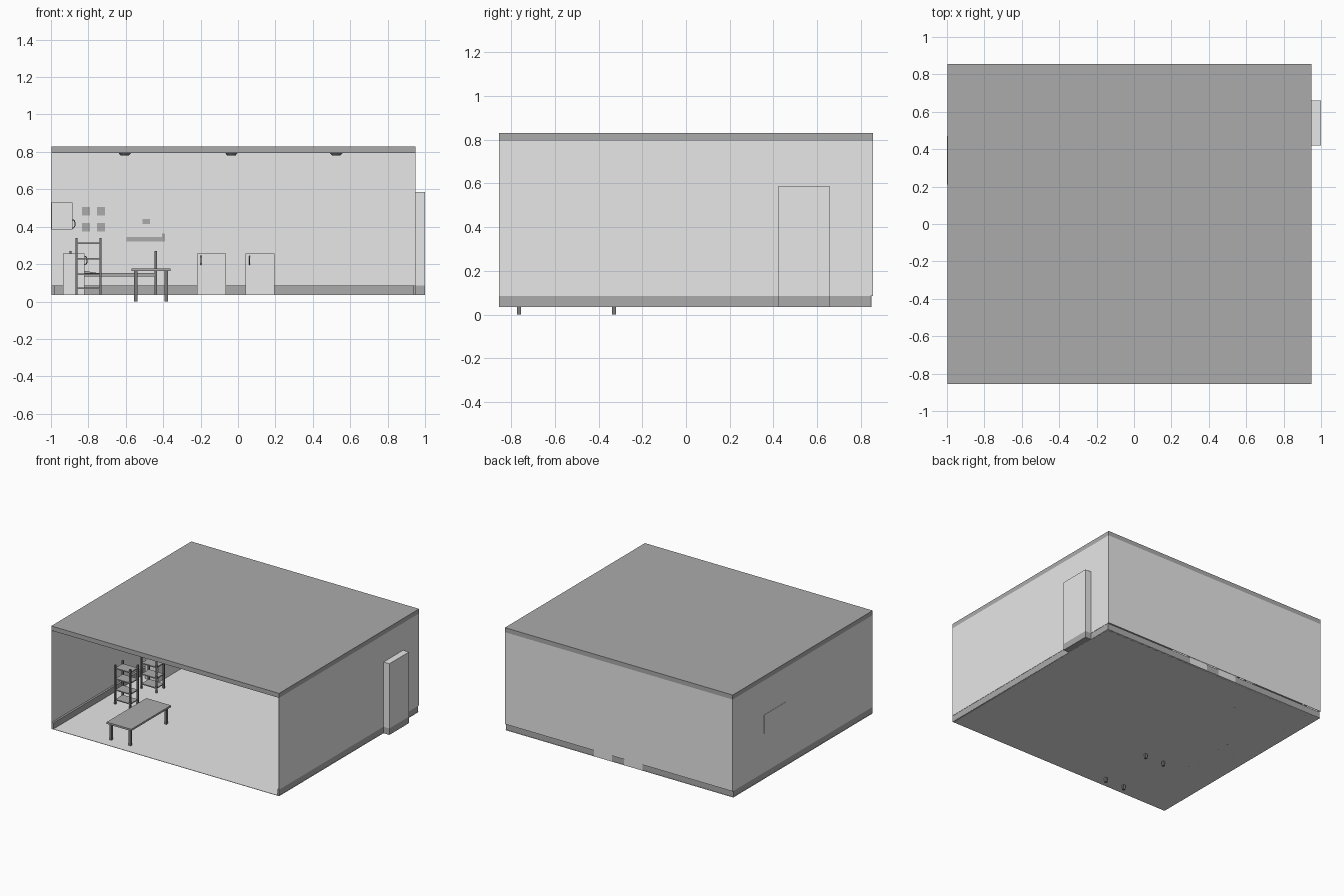
import bpy, bmesh, math
from mathutils import Vector

if "Cube" in bpy.data.objects:
    bpy.data.objects.remove(bpy.data.objects["Cube"])


def material(name, v):
    m = bpy.data.materials.new(name)
    m.diffuse_color = (v, v, v, 1)
    m.use_nodes = True
    m.node_tree.nodes["Principled BSDF"].inputs["Base Color"].default_value = m.diffuse_color
    return m


LIGHT = material("light grey", 0.8)
MID = material("mid grey", 0.41)
DARK = material("dark grey", 0.2)


def finish(name, bm, mat):
    bmesh.ops.recalc_face_normals(bm, faces=bm.faces[:])
    me = bpy.data.meshes.new(name)
    bm.to_mesh(me)
    bm.free()
    me.materials.append(mat)
    ob = bpy.data.objects.new(name, me)
    bpy.context.collection.objects.link(ob)
    return ob


def boxes(name, mat, *ranges):
    """One object from boxes given as (x0, x1, y0, y1, z0, z1)."""
    bm = bmesh.new()
    for x0, x1, y0, y1, z0, z1 in ranges:
        vs = bmesh.ops.create_cube(bm, size=1)["verts"]
        for v in vs:
            v.co = Vector(((x0 + x1) / 2 + v.co.x * (x1 - x0),
                           (y0 + y1) / 2 + v.co.y * (y1 - y0),
                           (z0 + z1) / 2 + v.co.z * (z1 - z0)))
    return finish(name, bm, mat)


def tube(name, mat, points, r):
    cu = bpy.data.curves.new(name, "CURVE")
    cu.dimensions = "3D"
    cu.bevel_depth = r
    cu.bevel_resolution = 1
    cu.use_fill_caps = True
    sp = cu.splines.new("POLY")
    sp.points.add(len(points) - 1)
    for p, co in zip(sp.points, points):
        p.co = (*co, 1)
    cu.materials.append(mat)
    ob = bpy.data.objects.new(name, cu)
    bpy.context.collection.objects.link(ob)


def handle(name, base, out, h=0.045, depth=0.014):
    """Upright arched pull, bulging along out."""
    pts = []
    for i in range(9):
        a = math.pi * i / 8
        pts.append(Vector(base) + Vector(out) * depth * math.sin(a)
                   + Vector((0, 0, -h / 2 * math.cos(a))))
    tube(name, DARK, pts, 0.003)


def posts(x0, x1, y0, y1, z0, z1, r):
    return [(x - r, x + r, y - r, y + r, z0, z1) for x in (x0, x1) for y in (y0, y1)]


# room shell, open at the front
F, C, B = 0.035, 0.795, 0.085
L, R, D = -0.998, 0.95, 0.855
T = 0.003
N0, N1, NZ = 0.42, 0.66, 0.585
boxes("floor", LIGHT, (L, R, -D, 0.848, F, F + T))
boxes("ceiling", MID, (L, R, -D, D, C, 0.83))
boxes("left_wall", LIGHT, (L, L + T, -D, D, B, C))
boxes("back_wall", LIGHT, (L, R, D - T, D, B, C))
boxes("right_wall", LIGHT, (R - T, R, -D, N0, B, C), (R - T, R, N1, D, B, C),
      (R - T, R, N0, N1, NZ, C))
# doorway recess on the right
boxes("doorway_recess", LIGHT, (1 - T, 1, N0, N1, B, NZ), (R, 1, N0, N0 + T, B, NZ),
      (R, 1, N1 - T, N1, B, NZ), (R, 1, N0, N1, NZ - T, NZ))
boxes("doorway_base", MID, (R - 0.005, 1, N0, N1, F, F + T), (0.985, 1, N0, N1, F, B),
      (R, 1, N0, N0 + 0.01, F, B), (R, 1, N1 - 0.01, N1, F, B))
# skirting
boxes("skirting", MID, (L + 0.002, -0.98, -D, 0.845, F, B),
      (-0.98, 0.935, 0.828, 0.845, F, B),
      (0.935, 0.948, -D, N0, F, B), (0.935, 0.948, N1, 0.845, F, B))

# ceiling lamps
for i, x in enumerate((-0.605, -0.035, 0.525)):
    bm = bmesh.new()
    bmesh.ops.create_cone(bm, cap_ends=True, segments=24, radius1=0.022, radius2=0.034, depth=0.014)
    bmesh.ops.translate(bm, verts=bm.verts[:], vec=(x, 0, C - 0.0075))
    finish(f"ceiling_lamp_{i}", bm, DARK)

# table
boxes("table_top", MID, (-0.57, -0.36, -0.79, -0.305, 0.163, 0.177))
boxes("table_legs", DARK, *posts(-0.547, -0.384, -0.765, -0.33, 0, 0.163, 0.009))

# two shelf racks
for i, y in enumerate((-0.22, 0.1)):
    boxes(f"rack_posts_{i}", DARK, *posts(-0.864, -0.735, y - 0.045, y + 0.045, F, 0.34, 0.006))
    boxes(f"rack_shelves_{i}", MID, *[(-0.864, -0.735, y - 0.045, y + 0.045, z - 0.004, z + 0.004)
                                      for z in (0.07, 0.145, 0.23, 0.312)])

# floor cabinets on the back wall
for i, x in enumerate((-0.22, 0.04)):
    boxes(f"back_cabinet_{i}", LIGHT, (x, x + 0.155, 0.655, 0.848, F, 0.258))
    boxes(f"back_cabinet_door_{i}", LIGHT, (x, x + 0.155, 0.648, 0.655, 0.055, 0.258))
    handle(f"back_cabinet_handle_{i}", (x + 0.022, 0.648, 0.22), (0, -1, 0))

# cabinets along the left wall
boxes("side_cabinet", LIGHT, (-0.935, -0.82, 0.2, 0.49, F, 0.258))
boxes("wall_cabinet", LIGHT, (-1, -0.885, 0.21, 0.47, 0.385, 0.53))
handle("side_cabinet_handle", (-0.82, 0.25, 0.22), (1, 0, 0))
handle("wall_cabinet_handle", (-0.885, 0.26, 0.415), (1, 0, 0))

# bed along the back wall
boxes("bed_frame", DARK, *posts(-0.895, -0.44, 0.58, 0.81, F, 0.27, 0.006),
      *[(x - 0.004, x + 0.004, 0.58, 0.81, z, z + 0.01) for x in (-0.895, -0.44) for z in (0.2, 0.255)])
boxes("mattress", MID, (-0.89, -0.445, 0.575, 0.815, 0.135, 0.152))
pillow = boxes("pillow", MID, (-0.88, -0.75, 0.61, 0.78, 0.15, 0.175))
for v in pillow.data.vertices:
    if v.co.x > -0.8 and v.co.z > 0.16:
        v.co.z = 0.152

# thin wall panels
w0, w1 = D - T - 0.002, D - T
boxes("wall_panel", MID, *[(x, x + 0.045, w0, w1, z, z + 0.045)
                           for x in (-0.835, -0.755) for z in (0.375, 0.46)])
boxes("wall_ledge", MID, (-0.595, -0.39, w0, w1, 0.322, 0.345), (-0.405, -0.39, w0, w1, 0.345, 0.365),
      (-0.51, -0.47, w0, w1, 0.415, 0.44))
